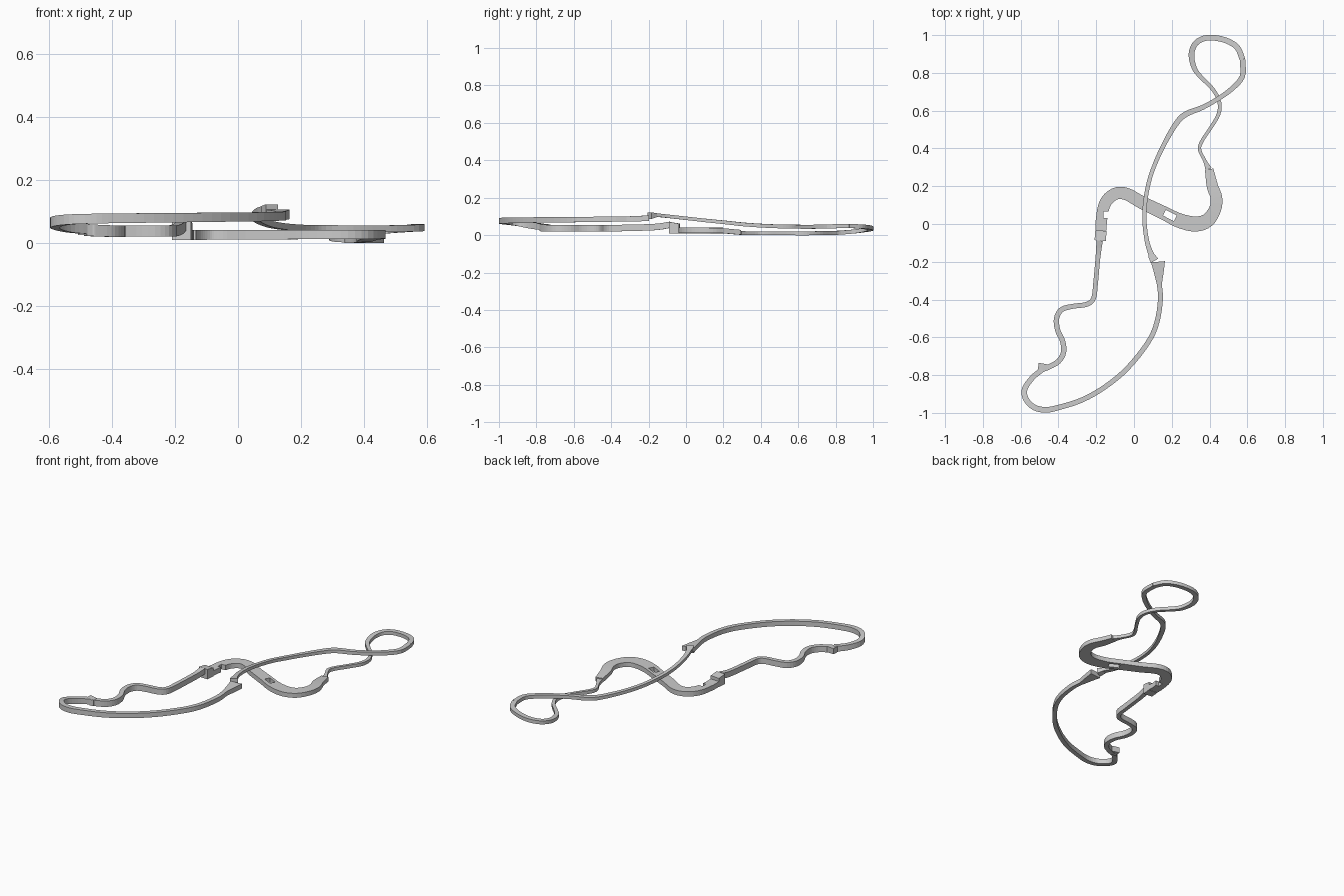
import bpy, bmesh
from mathutils import Vector, Matrix


def spline(pts, steps):
    """Catmull-Rom through control points (x, y, top z, width)."""
    p = [Vector(q) for q in pts]
    p = [2 * p[0] - p[1]] + p + [2 * p[-1] - p[-2]]
    out = []
    for i in range(1, len(p) - 2):
        a, b, c, d = p[i - 1:i + 3]
        for k in range(steps):
            t = k / steps
            out.append(0.5 * (2 * b + (c - a) * t + (2 * a - 5 * b + 4 * c - d) * t * t
                              + (3 * b - a - 3 * c + d) * t ** 3))
    return out + [p[-2]]


def road(name, pts, h0, h1, steps=4):
    """Sweep a rectangular slab along the spline; depth goes from h0 to h1."""
    s = spline(pts, steps)
    bm = bmesh.new()
    prev = None
    for i, q in enumerate(s):
        t = (s[min(i + 1, len(s) - 1)] - s[max(i - 1, 0)]).xy.normalized()
        side = Vector((-t.y, t.x, 0)) * q[3] / 2
        top = Vector((q[0], q[1], q[2]))
        down = Vector((0, 0, h0 + (h1 - h0) * i / (len(s) - 1)))
        ring = [bm.verts.new(v) for v in
                (top + side, top - side, top - side - down, top + side - down)]
        if prev:
            for k in range(4):
                bm.faces.new((prev[k], prev[(k + 1) % 4], ring[(k + 1) % 4], ring[k]))
        else:
            bm.faces.new(ring)
        prev = ring
    bm.faces.new(prev)
    bmesh.ops.recalc_face_normals(bm, faces=bm.faces[:])
    me = bpy.data.meshes.new(name)
    bm.to_mesh(me)
    bm.free()
    ob = bpy.data.objects.new(name, me)
    bpy.context.collection.objects.link(ob)
    return ob


def cut(target, name, loc, size, angle):
    """Box-shaped opening through a road slab."""
    bm = bmesh.new()
    m = Matrix.Translation(loc) @ Matrix.Rotation(angle, 4, 'Z') @ Matrix.Diagonal((*size, 1))
    bmesh.ops.create_cube(bm, size=1, matrix=m)
    me = bpy.data.meshes.new(name)
    bm.to_mesh(me)
    bm.free()
    ob = bpy.data.objects.new(name, me)
    bpy.context.collection.objects.link(ob)
    ob.hide_render = True
    ob.hide_set(True)
    mod = target.modifiers.new(name, 'BOOLEAN')
    mod.object = ob
    mod.operation = 'DIFFERENCE'
    mod.solver = 'EXACT'


# wide S-shaped straight on the lowest level
wide = road("wide_s_road", [
    (-.175, -.035, .042, .06), (-.173, .015, .04, .06), (-.16, .09, .04, .062),
    (-.135, .135, .04, .064), (-.09, .163, .04, .064), (-.035, .157, .04, .066),
    (.04, .115, .04, .068), (.16, .057, .04, .072), (.24, .018, .04, .077),
    (.325, 0, .04, .08), (.39, .02, .04, .074), (.43, .08, .04, .064),
    (.436, .14, .039, .062), (.415, .2, .036, .06), (.398, .29, .028, .045)], .032, .026)
cut(wide, "road_opening", (.19, .045, .025), (.065, .034, .1), -.47)
cut(wide, "edge_notch", (-.146, .05, .025), (.03, .035, .1), 0)

# raised block where the wide road starts
road("start_landing", [(-.179, -.088, .07, .06), (-.175, -.035, .062, .06)], .062, .054, 1)

# narrow lower road climbing round the far loop
road("narrow_lower_road", [
    (.395, .29, .022, .035), (.375, .335, .02, .018), (.347, .395, .02, .018),
    (.362, .443, .02, .018), (.404, .506, .02, .018), (.447, .58, .02, .02),
    (.452, .644, .02, .02), (.42, .71, .021, .02), (.357, .775, .022, .022),
    (.32, .823, .024, .026), (.304, .897, .03, .03), (.325, .955, .038, .03),
    (.373, .983, .044, .03), (.43, .985, .048, .03), (.494, .969, .053, .03),
    (.547, .934, .057, .03), (.575, .87, .06, .03)], .02, .022)

# narrow upper road running back over both crossings
road("narrow_upper_road", [
    (.575, .87, .06, .03), (.573, .78, .058, .028), (.515, .713, .056, .026),
    (.44, .66, .055, .024), (.362, .617, .055, .026), (.272, .58, .056, .03),
    (.22, .527, .056, .028), (.156, .416, .06, .024), (.108, .31, .067, .022),
    (.077, .215, .077, .022), (.058, .104, .088, .022), (.056, .004, .099, .022),
    (.07, -.097, .11, .024), (.092, -.165, .117, .03)], .022, .018)

# jump kicker and its wide landing
road("jump_kicker", [(.09, -.163, .117, .034), (.108, -.195, .122, .045)], .02, .035, 1)
road("jump_landing", [(.127, -.2, .105, .074), (.131, -.25, .103, .054),
                      (.134, -.32, .1, .026)], .03, .028, 2)

# upper sweep round the near loop
road("near_loop_road", [
    (.134, -.315, .1, .026), (.14, -.4, .099, .026), (.12, -.525, .098, .026),
    (.072, -.63, .097, .026), (-.034, -.763, .096, .026), (-.15, -.86, .095, .026),
    (-.272, -.93, .094, .027), (-.394, -.97, .093, .028), (-.468, -.984, .092, .03),
    (-.53, -.97, .09, .03), (-.572, -.927, .085, .03), (-.579, -.875, .077, .03),
    (-.54, -.816, .067, .028), (-.485, -.77, .062, .028)], .027, .034)

# small drop block between near loop and wiggle
road("drop_block", [(-.507, -.757, .06, .045), (-.455, -.76, .058, .032)], .035, .036, 1)

# wiggling return road rising to the start
road("wiggle_road", [
    (-.485, -.77, .058, .028), (-.447, -.755, .057, .028), (-.4, -.727, .055, .028),
    (-.373, -.68, .055, .028), (-.378, -.62, .055, .028), (-.404, -.562, .055, .028),
    (-.41, -.5, .055, .028), (-.383, -.453, .055, .028), (-.325, -.436, .055, .026),
    (-.25, -.425, .055, .026), (-.214, -.393, .055, .025), (-.203, -.31, .056, .025),
    (-.193, -.2, .059, .025), (-.187, -.14, .063, .028), (-.182, -.088, .072, .034)], .037, .034)
